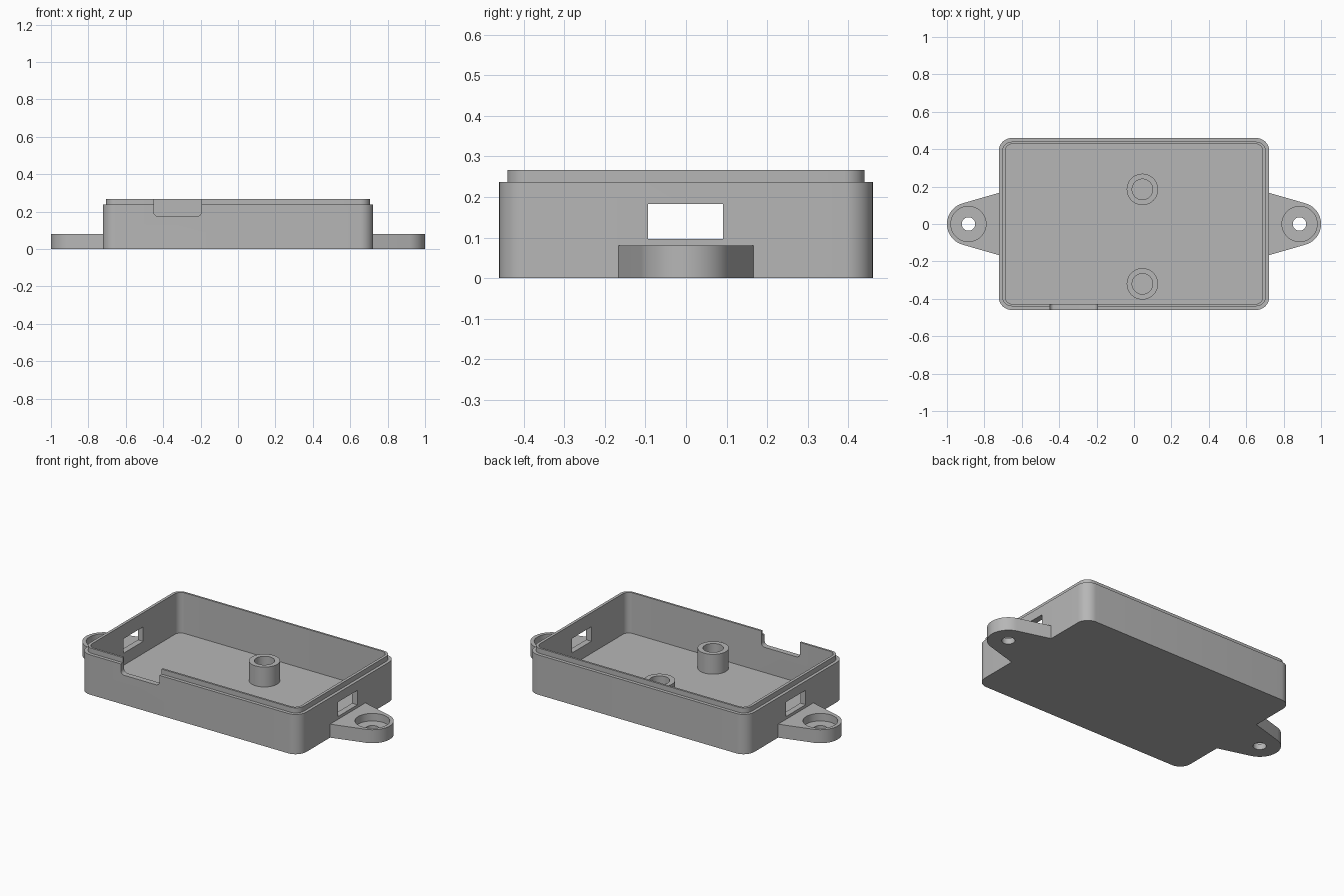
import bpy
import bmesh
from math import sin, cos, pi, radians

default = bpy.data.objects.get("Cube")
if default:
    bpy.data.objects.remove(default, do_unlink=True)

grey = bpy.data.materials.new("grey plastic")
grey.use_nodes = True
colour = (0.47, 0.47, 0.47, 1)
grey.diffuse_color = colour
grey.node_tree.nodes["Principled BSDF"].inputs["Base Color"].default_value = colour


def arc(cx, cy, r, start, end, steps):
    angles = [radians(start + (end - start) * i / steps) for i in range(steps + 1)]
    return [(cx + r * cos(a), cy + r * sin(a)) for a in angles]


def circle(cx, cy, r):
    return arc(cx, cy, r, 0, 360, 48)[:-1]


def rounded_rect(hx, hy, r):
    points = []
    for i, (sx, sy) in enumerate([(1, 1), (-1, 1), (-1, -1), (1, -1)]):
        points += arc(sx * (hx - r), sy * (hy - r), r, 90 * i, 90 * i + 90, 10)
    return points


def loft(name, rings):
    """Skin a stack of (outline, z) rings and cap both ends."""
    bm = bmesh.new()
    loops = [[bm.verts.new((x, y, z)) for x, y in outline] for outline, z in rings]
    for low, high in zip(loops, loops[1:]):
        for i in range(len(low)):
            bm.faces.new((low[i - 1], low[i], high[i], high[i - 1]))
    bm.faces.new(loops[0][::-1])
    bm.faces.new(loops[-1])
    bmesh.ops.recalc_face_normals(bm, faces=bm.faces)
    mesh = bpy.data.meshes.new(name)
    bm.to_mesh(mesh)
    bm.free()
    mesh.materials.append(grey)
    obj = bpy.data.objects.new(name, mesh)
    bpy.context.collection.objects.link(obj)
    return obj


def activate(obj):
    bpy.ops.object.select_all(action="DESELECT")
    obj.select_set(True)
    bpy.context.view_layer.objects.active = obj


def cut(obj, cutter):
    cutter.hide_render = True
    mod = obj.modifiers.new("cut", "BOOLEAN")
    mod.operation = "DIFFERENCE"
    mod.solver = "EXACT"
    mod.object = cutter
    activate(obj)
    bpy.ops.object.modifier_apply(modifier=mod.name)
    bpy.data.objects.remove(cutter, do_unlink=True)


def smooth(obj):
    activate(obj)
    bpy.ops.object.shade_smooth_by_angle(angle=radians(30))


FLOOR, STEP, TOP = 0.025, 0.237, 0.267

# Open tray with a stepped lip
outer = rounded_rect(0.723, 0.46, 0.07)
lip = rounded_rect(0.705, 0.44, 0.052)
inner = rounded_rect(0.688, 0.428, 0.038)
tray = loft("tray", [(outer, 0), (outer, STEP), (lip, STEP),
                     (lip, TOP), (inner, TOP), (inner, FLOOR)])

# Rectangular windows through both end walls
slot = [(-0.8, -0.093), (0.8, -0.093), (0.8, 0.091), (-0.8, 0.091)]
cut(tray, loft("window_cutter", [(slot, 0.097), (slot, 0.183)]))

# Round-cornered notch in the front wall
notch = [(x - 0.323, y + 0.275) for x, y in rounded_rect(0.127, 0.1, 0.022)]
notch_cutter = loft("notch_cutter", [(notch, 0.35), (notch, 0.55)])
for v in notch_cutter.data.vertices:
    x, y, z = v.co
    v.co = (x, -z, y)
cut(tray, notch_cutter)
smooth(tray)

# Hollow screw posts
for name, y in (("back_post", 0.185), ("front_post", -0.32)):
    wall, bore = circle(0.045, y, 0.084), circle(0.045, y, 0.055)
    smooth(loft(name, [(wall, FLOOR - 0.01), (wall, 0.143),
                       (bore, 0.143), (bore, FLOOR + 0.002)]))

# Tapered mounting ears with counterbored holes
for name, side in (("left_ear", 1), ("right_ear", -1)):
    ear = [(0.71, -0.17)] + arc(0.885, 0, 0.115, -73.6, 73.6, 24) + [(0.71, 0.17)]
    ear = [(side * x, y) for x, y in ear]
    body = loft(name, [(ear, 0), (ear, 0.08)])
    hole, sink = circle(side * 0.885, 0, 0.036), circle(side * 0.885, 0, 0.094)
    cut(body, loft("bore_cutter", [(hole, -0.1), (hole, 0.035),
                                   (sink, 0.035), (sink, 0.2)]))
    smooth(body)
